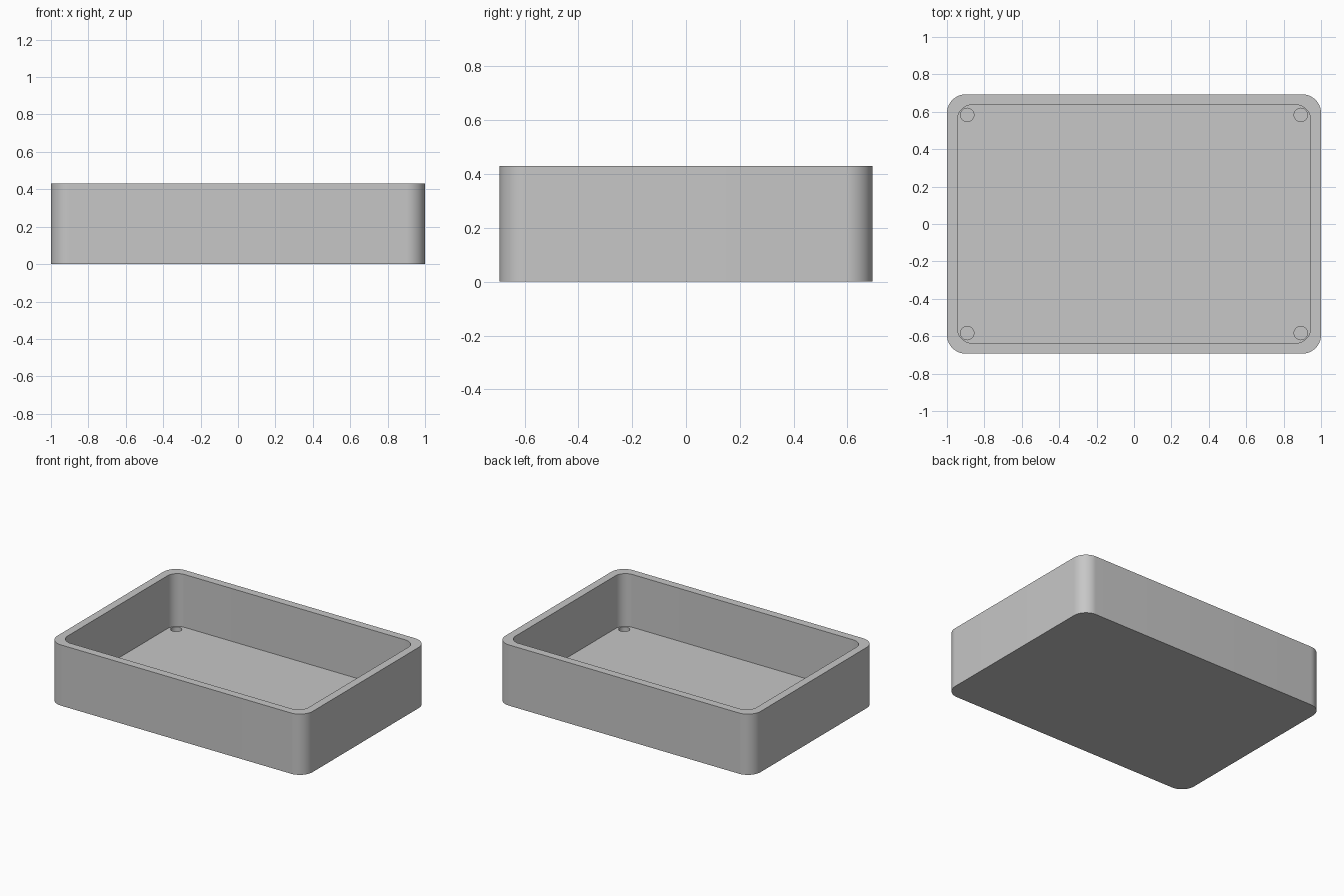
import bpy, bmesh, math

if "Cube" in bpy.data.objects:
    bpy.data.objects.remove(bpy.data.objects["Cube"])

HX, HY, H = 1.0, 0.693, 0.43      # outer half sizes and height
WALL, FLOOR = 0.056, 0.056


def rounded_outline(hx, hy, r, steps=16):
    pts = []
    for k, (sx, sy) in enumerate([(1, 1), (-1, 1), (-1, -1), (1, -1)]):
        for i in range(steps + 1):
            a = math.pi / 2 * (k + i / steps)
            pts.append((sx * (hx - r) + r * math.cos(a), sy * (hy - r) + r * math.sin(a)))
    return pts


def circle_outline(cx, cy, r, n=32):
    return [(cx + r * math.cos(2 * math.pi * i / n), cy + r * math.sin(2 * math.pi * i / n))
            for i in range(n)]


def extrude(name, pts, z0, z1):
    bm = bmesh.new()
    face = bm.faces.new([bm.verts.new((x, y, z0)) for x, y in pts])
    top = bmesh.ops.extrude_face_region(bm, geom=[face])["geom"]
    bmesh.ops.translate(bm, vec=(0, 0, z1 - z0),
                        verts=[v for v in top if isinstance(v, bmesh.types.BMVert)])
    bmesh.ops.recalc_face_normals(bm, faces=bm.faces[:])
    mesh = bpy.data.meshes.new(name)
    bm.to_mesh(mesh)
    bm.free()
    obj = bpy.data.objects.new(name, mesh)
    bpy.context.collection.objects.link(obj)
    return obj


grey = bpy.data.materials.new("light grey")
grey.diffuse_color = (0.57, 0.57, 0.57, 1)
grey.use_nodes = True
grey.node_tree.nodes["Principled BSDF"].inputs["Base Color"].default_value = grey.diffuse_color

# Outer tray body
tray = extrude("tray", rounded_outline(HX, HY, 0.1), 0, H)
tray.data.materials.append(grey)

# Cavity and four blind corner holes in the floor
cutters = [extrude("cavity_cutter", rounded_outline(HX - WALL, HY - WALL, 0.08), FLOOR, H + 0.1)]
for sx in (-1, 1):
    for sy in (-1, 1):
        cutters.append(extrude("hole_cutter", circle_outline(sx * 0.892, sy * 0.583, 0.036),
                               0.015, FLOOR + 0.05))

bpy.context.view_layer.objects.active = tray
tray.select_set(True)
for cutter in cutters:
    cutter.hide_render = True
    mod = tray.modifiers.new("cut", "BOOLEAN")
    mod.operation = "DIFFERENCE"
    mod.solver = "EXACT"
    mod.object = cutter
    bpy.ops.object.modifier_apply(modifier=mod.name)
    bpy.data.objects.remove(cutter)

# Smooth corners, crisp edges
bpy.ops.object.shade_smooth_by_angle(angle=math.radians(30))
